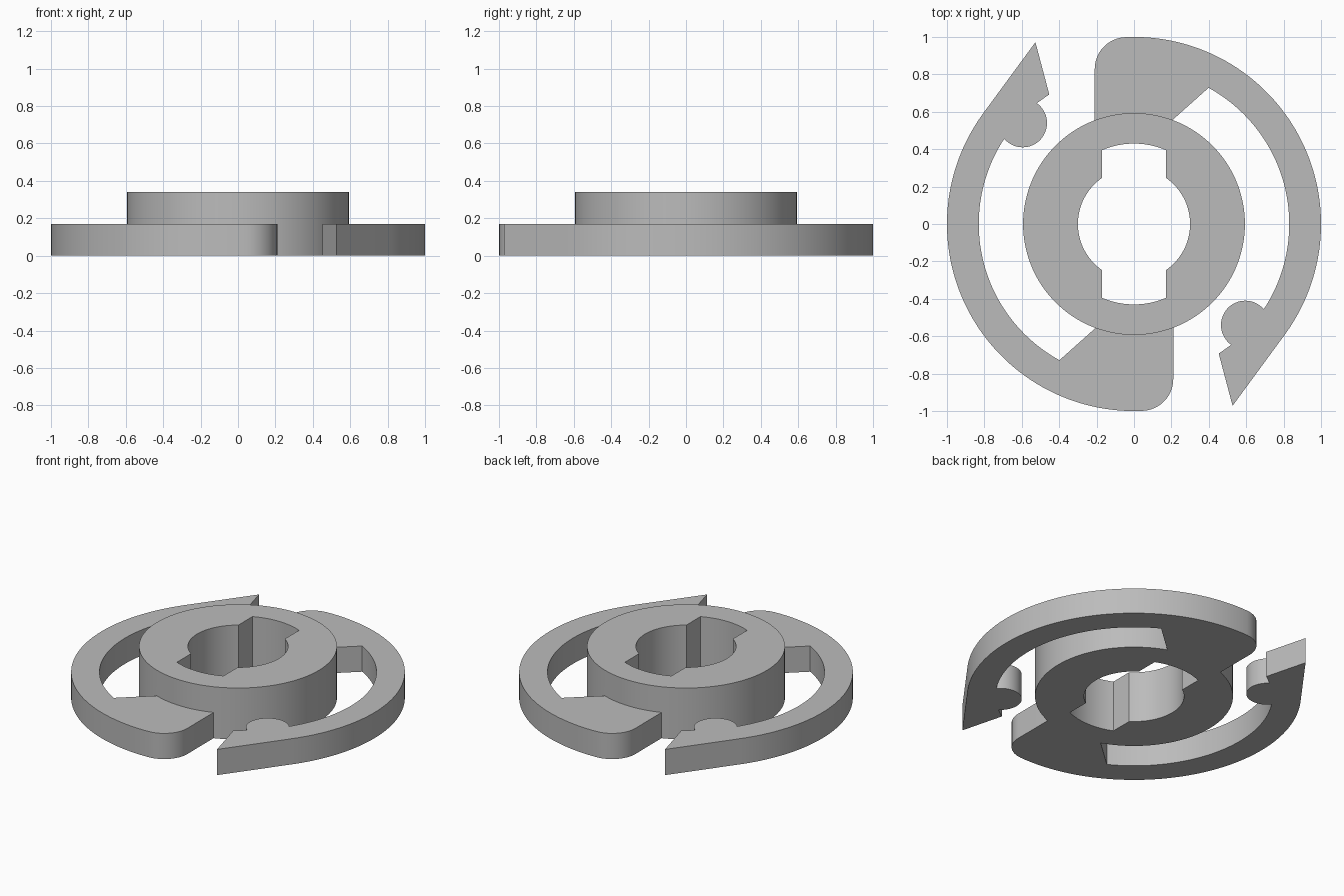
import bpy
import bmesh
from math import sin, cos, radians, degrees, atan2, sqrt, acos

cube = bpy.data.objects.get("Cube")
if cube:
    bpy.data.objects.remove(cube, do_unlink=True)

HUB_R, HUB_H, ARM_H = 0.593, 0.34, 0.17
BORE_R, SLOT_R, SLOT_HALF = 0.3, 0.43, 0.17
OUTER_R, INNER_R = 1.0, 0.83

grey = bpy.data.materials.new("plain grey")
grey.use_nodes = True
tone = (0.5, 0.5, 0.5, 1)
grey.diffuse_color = tone
grey.node_tree.nodes["Principled BSDF"].inputs["Base Color"].default_value = tone


def arc(cx, cy, r, start, end, steps):
    """Points along an arc, angles in degrees."""
    angles = [radians(start + (end - start) * i / steps) for i in range(steps + 1)]
    return [(cx + r * cos(a), cy + r * sin(a)) for a in angles]


def half_turn(points):
    return [(-x, -y) for x, y in points]


def plate(name, loops, height):
    """Extrude an outline, with optional hole loops, up from the ground."""
    bm = bmesh.new()
    edges = []
    for loop in loops:
        verts = [bm.verts.new((x, y, 0)) for x, y in loop]
        edges += [bm.edges.new((v, verts[i - 1])) for i, v in enumerate(verts)]
    bmesh.ops.triangle_fill(bm, edges=edges, use_beauty=True)
    ext = bmesh.ops.extrude_face_region(bm, geom=bm.faces[:], use_keep_orig=True)
    top = [g for g in ext["geom"] if isinstance(g, bmesh.types.BMVert)]
    bmesh.ops.translate(bm, verts=top, vec=(0, 0, height))
    bmesh.ops.recalc_face_normals(bm, faces=bm.faces[:])
    mesh = bpy.data.meshes.new(name)
    bm.to_mesh(mesh)
    bm.free()
    mesh.materials.append(grey)
    obj = bpy.data.objects.new(name, mesh)
    bpy.context.collection.objects.link(obj)
    return obj


# Hub with a round bore and two keyway slots
bore_a = degrees(acos(SLOT_HALF / BORE_R))
slot_a = degrees(acos(SLOT_HALF / SLOT_R))
half_bore = arc(0, 0, BORE_R, -bore_a, bore_a, 28) + arc(0, 0, SLOT_R, slot_a, 180 - slot_a, 12)
rim = arc(0, 0, HUB_R, 0, 360, 120)[:-1]
hub = plate("hub_with_arms", [rim, half_bore + half_turn(half_bore)], HUB_H)

# Hooked arm: root with rounded corner, sweeping band, barb and round catch
fillet = 0.17
fx = -0.21 + fillet
fy = sqrt((OUTER_R - fillet) ** 2 - fx ** 2)
tangent = degrees(atan2(fy, fx))
arm = [(-0.21, 0.5)]
arm += arc(fx, fy, fillet, 180, tangent, 12)
arm += arc(0, 0, OUTER_R, tangent, -36, 64)[1:]
arm += [(0.527, -0.972), (0.453, -0.693)]
arm += arc(0.595, -0.54, 0.13, 234.5, 42, 32)
arm += arc(0, 0, INNER_R, -33.3, 61.3, 48)
arm += [(0.143, 0.5)]

# Fuse both arms with the hub
for name, outline in (("left_arm", arm), ("right_arm", half_turn(arm))):
    part = plate(name, [outline], ARM_H)
    union = hub.modifiers.new(name, 'BOOLEAN')
    union.operation = 'UNION'
    union.solver = 'EXACT'
    union.object = part
    part.hide_render = True

bpy.context.view_layer.update()
graph = bpy.context.evaluated_depsgraph_get()
fused = bpy.data.meshes.new_from_object(hub.evaluated_get(graph))
hub.modifiers.clear()
hub.data = fused
for name in ("left_arm", "right_arm"):
    bpy.data.objects.remove(bpy.data.objects[name], do_unlink=True)

# Smooth curved walls, crisp corners
bpy.ops.object.select_all(action='DESELECT')
hub.select_set(True)
bpy.context.view_layer.objects.active = hub
bpy.ops.object.shade_smooth_by_angle(angle=radians(30))
